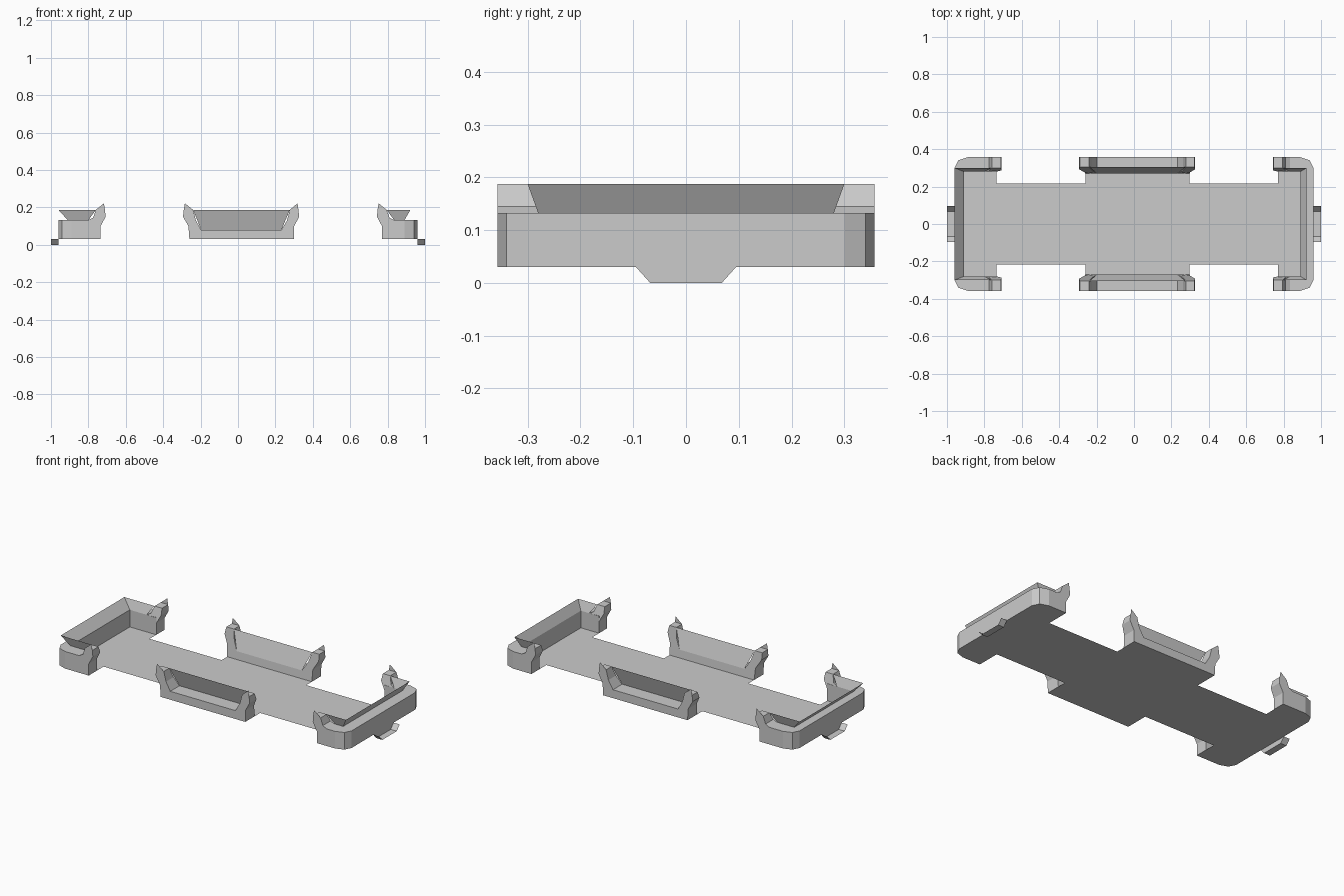
import bpy, bmesh

if "Cube" in bpy.data.objects:
    bpy.data.objects.remove(bpy.data.objects["Cube"])

FLOOR, TOP, TIP = 0.03, 0.187, 0.222
Y = 0.357


def build(name, faces):
    """Make one flat-shaded object from a list of polygons."""
    bm = bmesh.new()
    for pts in faces:
        clean = []
        for p in pts:
            if p not in clean:
                clean.append(p)
        if len(clean) > 2:
            bm.faces.new([bm.verts.new(p) for p in clean])
    bmesh.ops.remove_doubles(bm, verts=bm.verts, dist=0.0005)
    bmesh.ops.recalc_face_normals(bm, faces=bm.faces)
    me = bpy.data.meshes.new(name)
    bm.to_mesh(me)
    bm.free()
    ob = bpy.data.objects.new(name, me)
    bpy.context.collection.objects.link(ob)
    return ob


def loft(profile, inner_y, side):
    """Extrude an x-z profile from the outer side to a sloped inner side."""
    a = [(x, side * Y, z) for x, z in profile]
    b = [(x, side * inner_y(z), z) for x, z in profile]
    n = len(a)
    return [a, b] + [[a[i], a[(i + 1) % n], b[(i + 1) % n], b[i]] for i in range(n)]


def slope(z0, y0, y1):
    return lambda z: y0 + (y1 - y0) * max(0, min(1, (z - z0) / (TOP - z0)))


# floor sheet with wide ends and wide middle
half = [(-0.96, 0.30), (-0.94, 0.34), (-0.89, Y), (-0.735, Y), (-0.735, 0.217),
        (-0.26, 0.217), (-0.26, Y), (0.298, Y), (0.298, 0.217), (0.77, 0.217),
        (0.77, Y), (0.89, Y), (0.94, 0.34), (0.96, 0.30)]
outline = half + [(x, -y) for x, y in reversed(half)]
build("floor", [[(x, y, FLOOR) for x, y in outline]])

for side, label in ((-1, "front"), (1, "back")):
    # middle side rail with two curved posts
    prof = [(-0.26, FLOOR), (-0.265, 0.10), (-0.294, 0.15), (-0.29, TOP), (-0.24, TOP),
            (-0.225, 0.13), (-0.197, 0.08), (0.232, 0.08), (0.262, 0.13), (0.277, TOP),
            (0.323, TOP), (0.327, 0.15), (0.30, 0.10), (0.298, FLOOR)]
    build(label + "_middle_rail", loft(prof, slope(0.08, 0.27, 0.305), side))
    # outward leaning lip
    lo, hi = side * 0.27, side * 0.305
    build(label + "_middle_lip", [[(-0.197, lo, 0.08), (0.232, lo, 0.08),
                                   (0.277, hi, TOP), (-0.24, hi, TOP)]])
    # thin post tips
    y = side * Y
    build(label + "_middle_tips", [
        [(-0.29, y, TOP), (-0.24, y, TOP), (-0.284, y, TIP)],
        [(0.323, y, TOP), (0.277, y, TOP), (0.318, y, TIP)]])

# end trays: sign, open edge, inner wall x, lip top x
for s, edge, inner, lip, label in ((-1, 0.735, 0.91, 0.96, "left"),
                                   (1, 0.77, 0.89, 0.922, "right")):
    # rounded U-shaped wall
    q = [(edge, Y), (0.89, Y), (0.94, 0.34), (0.96, 0.30)]
    r = [(edge, 0.28)] + [(inner, 0.28)] * 3
    out = q + [(x, -y) for x, y in reversed(q)]
    inn = r + [(x, -y) for x, y in reversed(r)]

    def P(p, z):
        return (s * p[0], p[1], z)
    faces = []
    for i in range(len(out) - 1):
        a, b, c, d = out[i], out[i + 1], inn[i + 1], inn[i]
        faces += [[P(a, FLOOR), P(b, FLOOR), P(b, 0.132), P(a, 0.132)],
                  [P(a, 0.132), P(b, 0.132), P(c, 0.132), P(d, 0.132)],
                  [P(d, FLOOR), P(c, FLOOR), P(c, 0.132), P(d, 0.132)]]
    for i in (0, -1):
        faces.append([P(out[i], FLOOR), P(inn[i], FLOOR), P(inn[i], 0.132), P(out[i], 0.132)])
    build(label + "_end_wall", faces)

    # outward leaning lip around the end
    x0, x1 = edge + 0.065, edge + 0.025
    low = [(x0, 0.28), (inner, 0.28), (inner, -0.28), (x0, -0.28)]
    high = [(x1, 0.30), (lip, 0.30), (lip, -0.30), (x1, -0.30)]
    build(label + "_end_lip", [[P(low[i], 0.132), P(low[i + 1], 0.132),
                                P(high[i + 1], TOP), P(high[i], TOP)] for i in range(3)])

    # curved posts with thin tips
    for side, where in ((-1, "front"), (1, "back")):
        prof = [(s * x, z) for x, z in ((edge, 0.10), (edge - 0.027, 0.15),
                (edge - 0.024, TOP), (x1, TOP), (edge + 0.04, 0.145), (x0, 0.132))]
        post = loft(prof, slope(0.132, 0.28, 0.30), side)
        post.append([(s * (edge - 0.024), side * Y, TOP), (s * x1, side * Y, TOP),
                     (s * (edge - 0.018), side * Y, TIP)])
        build(label + "_" + where + "_post", post)

    # folded tab below the end wall
    sec = [(-0.095, FLOOR), (-0.068, 0.0), (0.068, 0.0), (0.095, FLOOR)]
    a = [(s * 0.96, y, z) for y, z in sec]
    b = [(s * 1.0, y, z) for y, z in sec]
    build(label + "_tab", [a] + [[a[i], a[i + 1], b[i + 1], b[i]] for i in range(3)])
